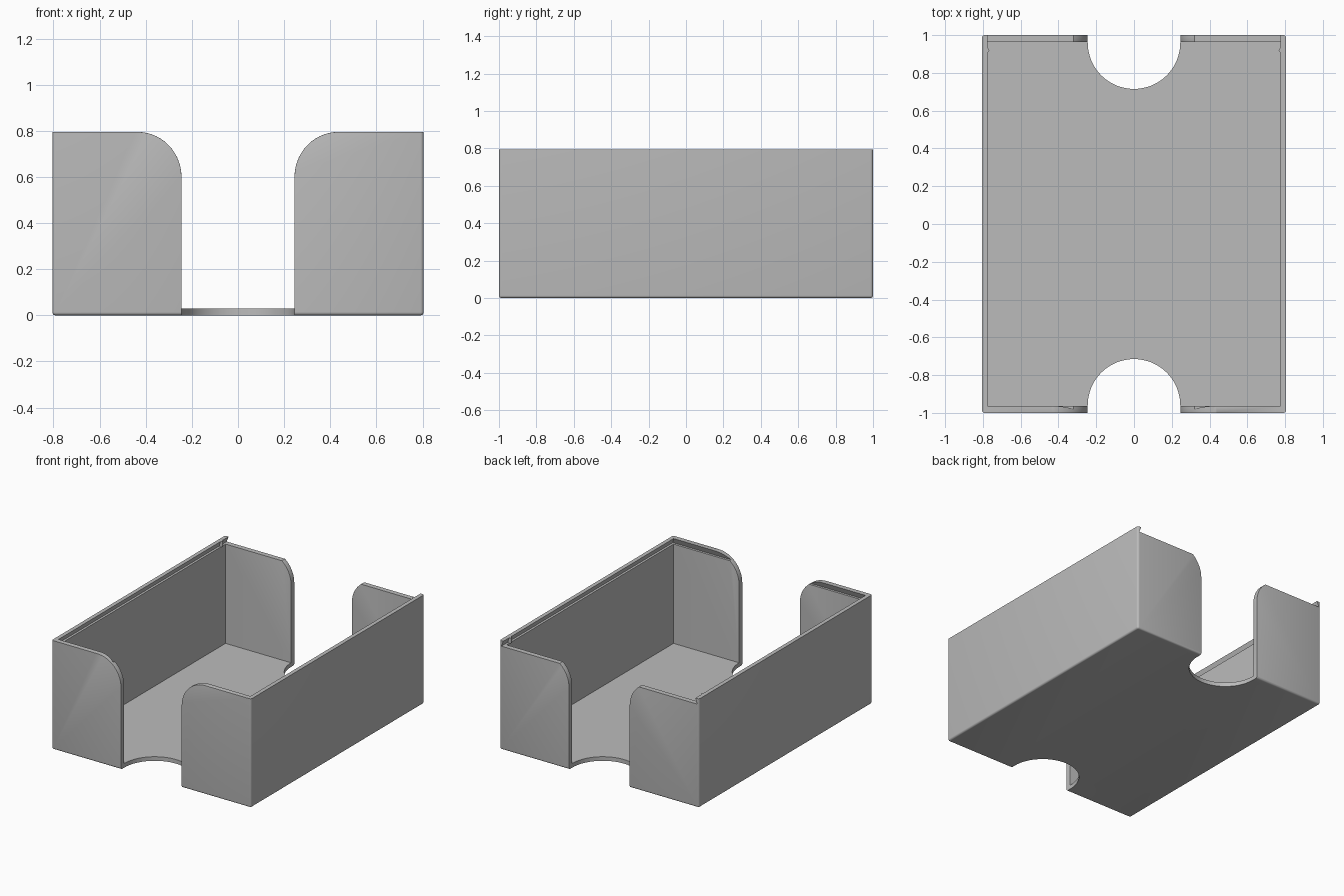
import bpy, bmesh, math
from mathutils import Vector

default = bpy.data.objects.get("Cube")
if default:
    bpy.data.objects.remove(default, do_unlink=True)

HX, HY, H = 0.805, 1.0, 0.795      # half width, half depth, height
IX, IY, FLOOR = 0.775, 0.963, 0.03  # inner half sizes, floor thickness
GAP, RAIL = 0.245, 0.755            # half thumb opening, lid rail height

grey = bpy.data.materials.new("mid_grey")
grey.use_nodes = True
colour = (0.5, 0.5, 0.5, 1)
grey.diffuse_color = colour
grey.node_tree.nodes["Principled BSDF"].inputs["Base Color"].default_value = colour


def make_object(name, bm):
    bmesh.ops.recalc_face_normals(bm, faces=bm.faces)
    mesh = bpy.data.meshes.new(name)
    bm.to_mesh(mesh)
    bm.free()
    mesh.materials.append(grey)
    obj = bpy.data.objects.new(name, mesh)
    bpy.context.collection.objects.link(obj)
    return obj


def loft(name, lower, upper):
    """Closed solid between two matching outlines."""
    bm = bmesh.new()
    a = [bm.verts.new(p) for p in lower]
    b = [bm.verts.new(p) for p in upper]
    bm.faces.new(a)
    bm.faces.new(b)
    for i in range(len(a)):
        j = (i + 1) % len(a)
        bm.faces.new((a[i], a[j], b[j], b[i]))
    return make_object(name, bm)


def rect(x, y0, y1, z):
    return [(-x, y0, z), (x, y0, z), (x, y1, z), (-x, y1, z)]


def activate(obj):
    bpy.ops.object.select_all(action='DESELECT')
    obj.select_set(True)
    bpy.context.view_layer.objects.active = obj


def cut(obj, cutter):
    mod = obj.modifiers.new("cut", 'BOOLEAN')
    mod.operation, mod.solver, mod.object = 'DIFFERENCE', 'EXACT', cutter
    activate(obj)
    bpy.ops.object.modifier_apply(modifier=mod.name)
    bpy.data.objects.remove(cutter, do_unlink=True)


def round_edges(obj, rule, width, segments):
    bm = bmesh.new()
    bm.from_mesh(obj.data)
    edges = [e for e in bm.edges if rule(e, (e.verts[0].co + e.verts[1].co) / 2)]
    bmesh.ops.bevel(bm, geom=edges, offset=width, segments=segments,
                    profile=0.5, affect='EDGES', clamp_overlap=True)
    bm.to_mesh(obj.data)
    bm.free()


# Outer block with rounded uprights and a softer bottom edge
tray = loft("card_tray", rect(HX, -HY, HY, 0), rect(HX, -HY, HY, H))
round_edges(tray, lambda e, m: 0.1 < m.z < H - 0.1, 0.014, 4)
round_edges(tray, lambda e, m: m.z < 0.001, 0.033, 5)

# Inner cavity
cut(tray, loft("cavity_cutter", rect(IX, -IY, IY, FLOOR), rect(IX, -IY, IY, 1)))

# Thumb openings at both ends: round floor notch, then flared upper corners
for side in (-1, 1):
    steps = 32
    plan = [(GAP * math.cos(math.pi * i / steps),
             side * (0.96 - GAP * math.sin(math.pi * i / steps))) for i in range(steps + 1)]
    plan += [(-GAP, side * 1.1), (GAP, side * 1.1)]
    cut(tray, loft("notch_cutter", [(x, y, -0.1) for x, y in plan],
                   [(x, y, 1) for x, y in plan]))
    arc = [(GAP + 0.19 * (1 - math.cos(t)), 0.6 + (H - 0.6) * math.sin(t))
           for t in [math.pi / 2 * i / 14 for i in range(15)]]
    flare = arc + [(0.44, 0.9), (-0.44, 0.9)] + [(-x, z) for x, z in reversed(arc)] + [(0, 0.5)]
    cut(tray, loft("flare_cutter", [(x, side * 0.9, z) for x, z in flare],
                   [(x, side * 1.1, z) for x, z in flare]))


# Soften the end wall edges around the openings
def opening_edge(e, m):
    along = abs(e.verts[0].co.y - e.verts[1].co.y) < 0.001
    on_face = abs(abs(m.y) - HY) < 0.001 or abs(abs(m.y) - IY) < 0.001
    return along and on_face and GAP - 0.01 < abs(m.x) < 0.435 and 0.034 < m.z < H - 0.0005


round_edges(tray, opening_edge, 0.01, 3)

# Dovetail lid slot, open at the back
cut(tray, loft("slot_cutter", rect(0.792, -0.98, 1.1, RAIL), rect(IX, -IY, 1.1, H + 0.001)))

activate(tray)
bpy.ops.object.shade_smooth_by_angle(angle=math.radians(30))

# Small detents that hold the lid
for side, name in ((1, "left_lid_detent"), (-1, "right_lid_detent")):
    bm = bmesh.new()
    bmesh.ops.create_cone(bm, cap_ends=True, segments=16, radius1=0.012, radius2=0.012,
                          depth=H - RAIL)
    bmesh.ops.translate(bm, verts=bm.verts, vec=Vector((side * 0.778, 0.92, (H + RAIL) / 2 - 0.001)))
    detent = make_object(name, bm)
    activate(detent)
    bpy.ops.object.shade_smooth_by_angle(angle=math.radians(30))
